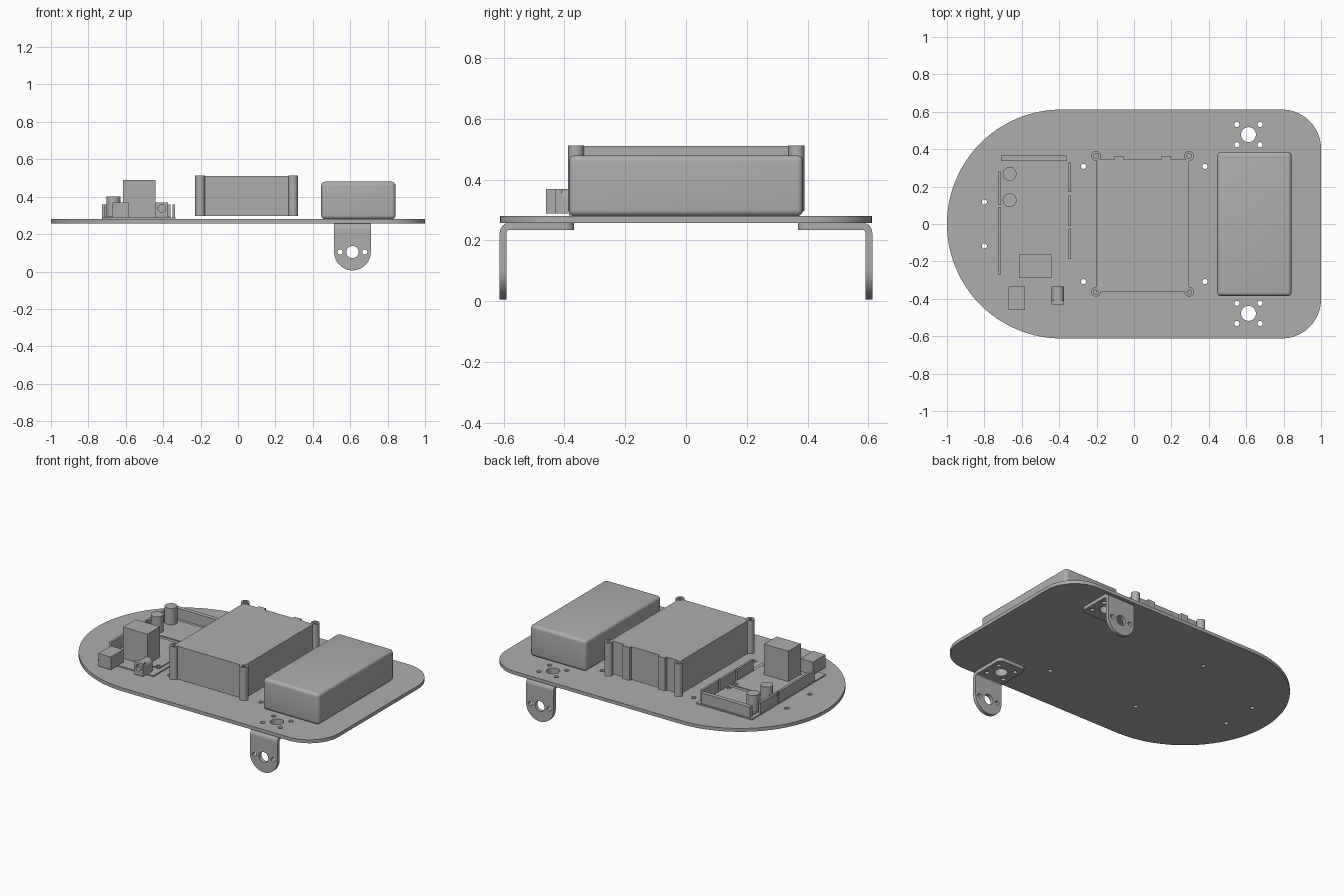
import bpy, bmesh
from math import sin, cos, radians
from mathutils import Matrix

if "Cube" in bpy.data.objects:
    bpy.data.objects.remove(bpy.data.objects["Cube"])

grey = bpy.data.materials.new("plain grey")
grey.use_nodes = True
grey.diffuse_color = (0.42, 0.42, 0.42, 1)
grey.node_tree.nodes["Principled BSDF"].inputs["Base Color"].default_value = grey.diffuse_color

FLAT = Matrix()
ALONG_Y = Matrix.Rotation(radians(90), 4, 'X')   # (u, v, w) -> (u, -w, v)
ALONG_X = Matrix(((0, 0, 1, 0), (1, 0, 0, 0), (0, 1, 0, 0), (0, 0, 0, 1)))


def arc(cx, cy, r, a0, a1, n=10):
    """Points on an arc, in degrees."""
    step = (a1 - a0) / n
    return [(cx + r * cos(radians(a0 + i * step)), cy + r * sin(radians(a0 + i * step)))
            for i in range(n + 1)]


def circle(cx, cy, r, n=24):
    return arc(cx, cy, r, 0, 360, n)[:-1]


def rect(x0, x1, y0, y1):
    return [(x0, y0), (x1, y0), (x1, y1), (x0, y1)]


def finish(obj):
    obj.data.materials.clear()
    obj.data.materials.append(grey)
    bpy.ops.object.select_all(action='DESELECT')
    obj.select_set(True)
    bpy.context.view_layer.objects.active = obj
    bpy.ops.object.shade_smooth_by_angle(angle=radians(30))
    return obj


def sheet(name, loops, w0, w1, turn=FLAT):
    """Extrude an outline with holes between two heights."""
    curve = bpy.data.curves.new(name, 'CURVE')
    curve.dimensions = '2D'
    curve.fill_mode = 'BOTH'
    curve.extrude = (w1 - w0) / 2
    for loop in loops:
        spline = curve.splines.new('POLY')
        spline.points.add(len(loop) - 1)
        for point, (u, v) in zip(spline.points, loop):
            point.co = (u, v, 0, 1)
        spline.use_cyclic_u = True
    temp = bpy.data.objects.new(name, curve)
    bpy.context.collection.objects.link(temp)
    mesh = bpy.data.meshes.new_from_object(
        temp.evaluated_get(bpy.context.evaluated_depsgraph_get()))
    bpy.data.objects.remove(temp)
    bpy.data.curves.remove(curve)
    mesh.name = name
    mesh.transform(turn @ Matrix.Translation((0, 0, (w0 + w1) / 2)))
    bm = bmesh.new()
    bm.from_mesh(mesh)
    bmesh.ops.remove_doubles(bm, verts=bm.verts, dist=0.0001)
    bmesh.ops.recalc_face_normals(bm, faces=bm.faces)
    bm.to_mesh(mesh)
    bm.free()
    obj = bpy.data.objects.new(name, mesh)
    bpy.context.collection.objects.link(obj)
    return finish(obj)


def block(name, x, y, z, bevel=0):
    """Box given by its extents, with optional rounded edges."""
    bm = bmesh.new()
    bmesh.ops.create_cube(bm, size=1)
    for v in bm.verts:
        v.co = [(a + b) / 2 + c * (b - a) for c, (a, b) in zip(v.co, (x, y, z))]
    if bevel:
        bmesh.ops.bevel(bm, geom=bm.edges[:], offset=bevel, segments=5,
                        profile=0.5, affect='EDGES')
    mesh = bpy.data.meshes.new(name)
    bm.to_mesh(mesh)
    bm.free()
    obj = bpy.data.objects.new(name, mesh)
    bpy.context.collection.objects.link(obj)
    return finish(obj)


def mirror_y(obj):
    mod = obj.modifiers.new("mirror", 'MIRROR')
    mod.use_axis = (False, True, False)
    mod.use_mirror_merge = False


# Base plate with mounting holes
BASE, TOP = 0.258, 0.28
WHEEL_X, WHEEL_Y = 0.612, 0.478


def mount_holes(y):
    return [circle(WHEEL_X, y, 0.04)] + [
        circle(WHEEL_X + dx, y + dy, 0.014, 16)
        for dx in (-0.062, 0.062) for dy in (-0.054, 0.054)]


outline = (arc(-0.388, 0, 0.612, 90, 270, 48) + arc(0.79, -0.402, 0.21, -90, 0, 14)
           + arc(0.79, 0.402, 0.21, 0, 90, 14))
holes = mount_holes(WHEEL_Y) + mount_holes(-WHEEL_Y)
for x, y in ((-0.27, 0.308), (0.38, 0.308), (-0.8, 0.118)):
    holes += [circle(x, s * y, 0.014, 16) for s in (-1, 1)]
sheet("base_plate", [outline] + holes, BASE, TOP)

# Angled brackets below the plate
THICK, OUT, HALF = 0.023, 0.613, 0.098
L, R = WHEEL_X - HALF, WHEEL_X + HALF
BEND = 0.033
flange = ([(L, -OUT + BEND), (R, -OUT + BEND)] + arc(R - 0.03, -0.398, 0.03, 0, 90, 6)
          + arc(L + 0.03, -0.398, 0.03, 90, 180, 6))
mirror_y(sheet("bracket_flange", [flange] + mount_holes(-WHEEL_Y), BASE - THICK, BASE))
tongue = arc(WHEEL_X, 0.104, HALF, 180, 360, 24) + [(R, BASE - BEND), (L, BASE - BEND)]
eyes = [circle(WHEEL_X, 0.104, 0.033)] + [
    circle(WHEEL_X + dx, 0.104, 0.014, 16) for dx in (-0.066, 0.066)]
mirror_y(sheet("bracket_tongue", [tongue] + eyes, OUT - THICK, OUT, ALONG_Y))
corner = (-OUT + BEND, BASE - BEND)
bend = arc(*corner, BEND, 90, 180, 8) + arc(*corner, BEND - THICK, 180, 90, 8)
mirror_y(sheet("bracket_bend", [bend], L, R, ALONG_X))

# Battery pack
block("battery_pack", (0.445, 0.842), (-0.385, 0.385), (TOP, 0.48), 0.02)

# Central case with ribs and hollow corner posts
CASE_LOW, CASE_TOP = 0.297, 0.51
block("case_body", (-0.203, 0.295), (-0.36, 0.345), (CASE_LOW, CASE_TOP))
for x in (-0.08, 0.172):
    block("case_rib", (x - 0.025, x + 0.025), (0.34, 0.364), (CASE_LOW, CASE_TOP))
for x in (-0.203, 0.295):
    for y in (-0.362, 0.364):
        sheet("case_post", [circle(x, y, 0.026), circle(x, y, 0.013, 16)],
              CASE_LOW, CASE_TOP + 0.002)

# Circuit board with two module plates
BOARD = 0.288
block("circuit_board", (-0.728, -0.333), (-0.385, 0.37), (TOP, BOARD))
for name, y0, y1, left_hole in (("rear_module", 0.085, 0.313, False),
                                ("front_module", -0.288, 0.058, True)):
    spots = [(-0.381, y0 + 0.02), (-0.381, y1 - 0.02)]
    if left_hole:
        spots += [(-0.683, y0 + 0.02), (-0.683, y1 - 0.02)]
    sheet(name, [rect(-0.702, -0.36, y0, y1)] + [circle(x, y, 0.013, 16) for x, y in spots],
          BOARD, BOARD + 0.006)

# Pin header walls
HEADER = 0.357
block("rear_header", (-0.71, -0.362), (0.338, 0.365), (BOARD, HEADER))
for y0, y1 in ((0.102, 0.28), (-0.27, 0.092)):
    block("right_header", (-0.727, -0.712), (y0, y1), (BOARD, HEADER))
for y0, y1 in ((0.17, 0.33), (-0.01, 0.152), (-0.187, -0.025)):
    block("left_header", (-0.35, -0.336), (y0, y1), (BOARD, HEADER))

# Capacitors and sockets
for y in (0.268, 0.127):
    sheet("capacitor", [circle(-0.665, y, 0.037, 32)], BOARD, 0.4)
block("tall_socket", (-0.615, -0.442), (-0.29, -0.163), (BOARD, 0.49))
block("square_socket", (-0.672, -0.583), (-0.46, -0.333), (BOARD, 0.37))

# Power jack: square face, round barrel behind
JACK_X, JACK_Z, JACK_R = -0.407, 0.337, 0.033
sheet("jack_face", [rect(JACK_X - JACK_R, JACK_X + JACK_R, BOARD, 0.37),
                    circle(JACK_X, JACK_Z, 0.02)], 0.408, 0.43, ALONG_Y)
barrel = [(JACK_X - JACK_R, BOARD), (JACK_X + JACK_R, BOARD)] + arc(JACK_X, JACK_Z, JACK_R, 0, 180, 16)
sheet("jack_barrel", [barrel], 0.333, 0.408, ALONG_Y)
